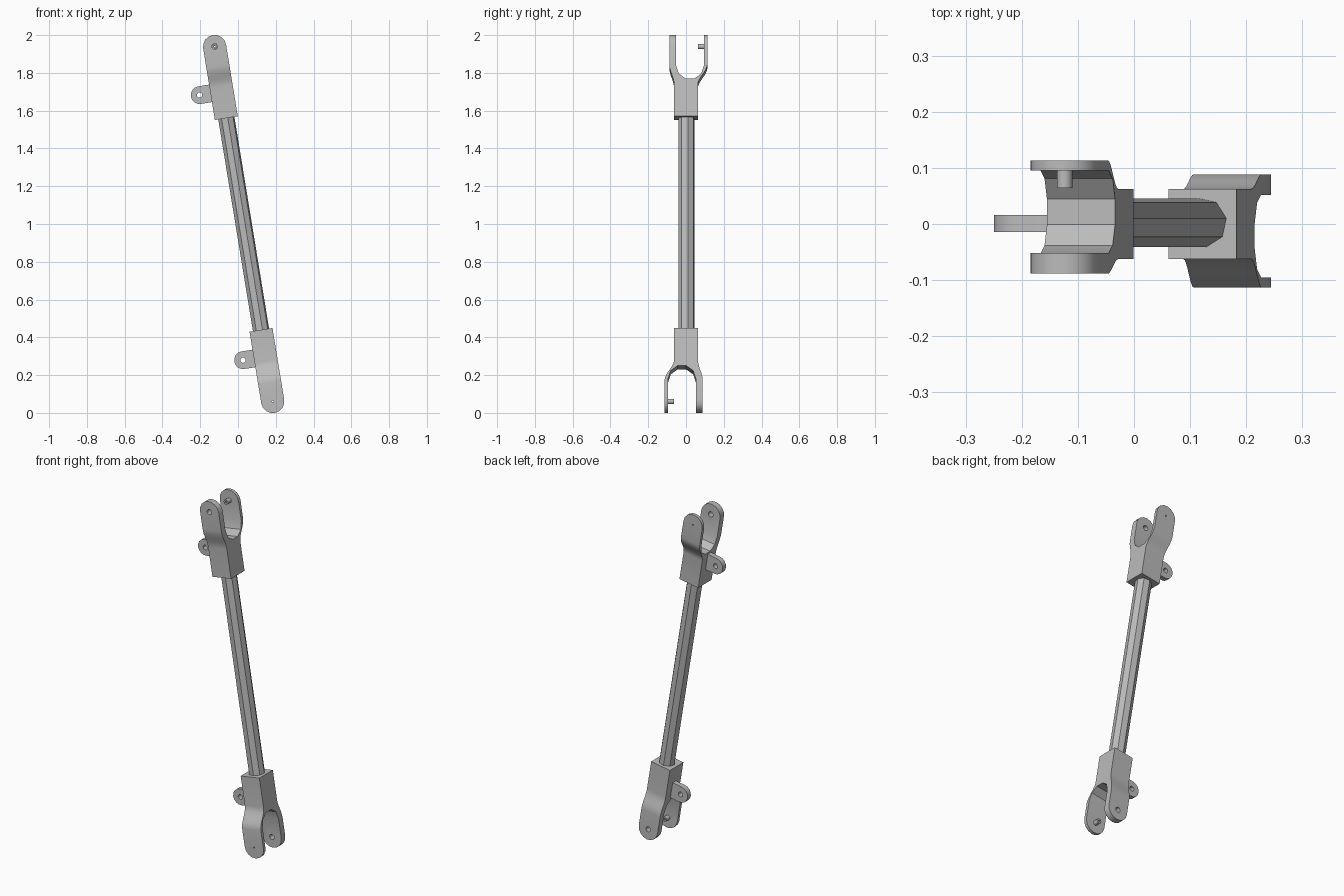
import bpy, bmesh, math
from mathutils import Matrix, Vector

if "Cube" in bpy.data.objects:
    bpy.data.objects.remove(bpy.data.objects["Cube"])

steel = bpy.data.materials.new("grey_steel")
steel.use_nodes = True
steel.diffuse_color = (0.5, 0.5, 0.5, 1)
steel.node_tree.nodes["Principled BSDF"].inputs["Base Color"].default_value = (0.5, 0.5, 0.5, 1)

HALF = 0.0615      # half width of a fork
PIN = 0.952        # distance of the pin axis from the middle of the link
TILT = Matrix.Translation((0.03, 0, 1)) @ Matrix.Rotation(math.atan2(-0.307, 1.875), 4, "Y")
FLIP = Matrix.Rotation(math.pi, 4, "X")


def arc(cx, cy, r, start, end, steps):
    angles = [math.radians(start + (end - start) * i / steps) for i in range(steps + 1)]
    return [(cx + r * math.cos(a), cy + r * math.sin(a)) for a in angles]


def prism(name, outline, axis, low, high):
    """Extrude an outline along x, y or z."""
    def place(p, d):
        return {"x": (d, p[0], p[1]), "y": (p[0], d, p[1]), "z": (p[0], p[1], d)}[axis]
    bm = bmesh.new()
    face = bm.faces.new([bm.verts.new(place(p, low)) for p in outline])
    new = bmesh.ops.extrude_face_region(bm, geom=[face])["geom"]
    shift = Vector(place((0, 0), high - low))
    bmesh.ops.translate(bm, vec=shift, verts=[g for g in new if isinstance(g, bmesh.types.BMVert)])
    bmesh.ops.recalc_face_normals(bm, faces=bm.faces)
    mesh = bpy.data.meshes.new(name)
    bm.to_mesh(mesh)
    bm.free()
    mesh.materials.append(steel)
    obj = bpy.data.objects.new(name, mesh)
    bpy.context.collection.objects.link(obj)
    return obj


def cut(obj, tool, operation="DIFFERENCE"):
    """Apply a boolean and discard its tool."""
    mod = obj.modifiers.new("cut", "BOOLEAN")
    mod.operation, mod.object, mod.solver = operation, tool, "EXACT"
    bpy.context.view_layer.update()
    graph = bpy.context.evaluated_depsgraph_get()
    mesh = bpy.data.meshes.new_from_object(obj.evaluated_get(graph))
    obj.modifiers.clear()
    obj.data = mesh
    bpy.data.objects.remove(tool)


def circle(x, z, r, n=16):
    return arc(x, z, r, 0, 360, n)[:-1]


def flare(y0, y1):
    """Smooth swelling from the socket out to an arm."""
    steps = 8
    return [(y0 + (y1 - y0) * (1 - math.cos(math.pi * i / steps)) / 2,
             0.735 + 0.115 * i / steps) for i in range(steps + 1)]


# Fork: socket, flared arms and round-bottomed slot, with rounded arm ends
TOP = 1.05
right_side = [(0.0625, 0.568)] + flare(0.0625, 0.1135) + [(0.1135, TOP)]
slot = [(0.095, TOP)] + arc(0.0215, 0.84, 0.0735, 0, -180, 5) + [(-0.052, TOP)]
left_side = [(-0.0885, TOP)] + flare(-0.0625, -0.0885)[::-1] + [(-0.0625, 0.568)]
fork = prism("fork", right_side + slot + left_side, "x", -0.08, 0.08)
side = [(-HALF, 0.5), (HALF, 0.5)] + arc(0, PIN, HALF, 0, 180, 8)
cut(fork, prism("side_cutter", side, "y", -0.2, 0.2), "INTERSECT")
cut(fork, prism("pin_hole", circle(0, PIN, 0.015), "y", -0.2, 0))
cut(fork, prism("oil_hole", circle(0, PIN, 0.004, 8), "y", 0, 0.2))

# Short pin on the inside of the thin arm
pin = prism("pin", circle(0, PIN, 0.014), "y", 0.064, 0.096)
cut(pin, prism("pin_bore", circle(0, PIN, 0.005, 8), "y", 0, 0.2))

# Side lug with an eye
lug_outline = [(-0.055, 0.664)] + arc(-0.12, 0.711, 0.047, 270, 90, 8) + [(-0.055, 0.758)]
lug = prism("lug", lug_outline, "y", -0.014, 0.016)
cut(lug, prism("lug_eye", circle(-0.12, 0.711, 0.014), "y", -0.1, 0.1))

# Eight-sided rod
rod = prism("rod", arc(0, 0.0025, 0.044, 10, 370, 8)[:-1], "z", -0.6, 0.6)

# Place the upper end and repeat it, turned over, at the lower end
finished = [rod]
for part in (fork, pin, lug):
    lower = part.copy()
    bpy.context.collection.objects.link(lower)
    lower.name = "lower_" + part.name
    lower.data = part.data.copy()
    part.name = "upper_" + part.name
    part.matrix_world = TILT
    lower.matrix_world = TILT @ FLIP
    finished += [part, lower]
rod.matrix_world = TILT

bpy.ops.object.select_all(action="DESELECT")
for obj in finished:
    obj.select_set(True)
bpy.context.view_layer.objects.active = rod
bpy.ops.object.shade_smooth_by_angle(angle=math.radians(30))
